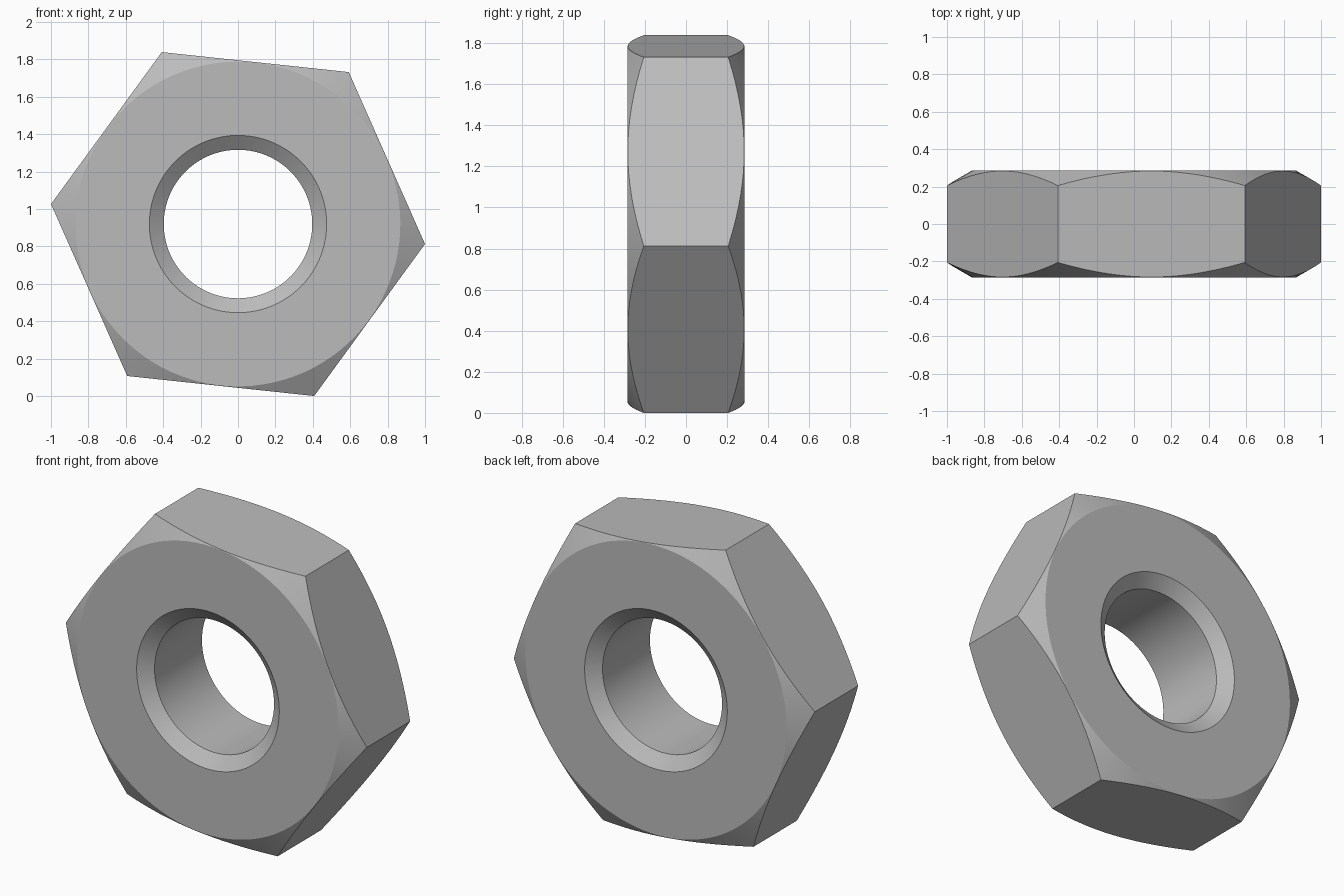
import bpy, bmesh
from math import cos, sin, pi, radians, tan

cube = bpy.data.objects.get("Cube")
if cube:
    bpy.data.objects.remove(cube, do_unlink=True)

SEGMENTS = 96                      # multiple of 6, so corners fall on segments
CORNER_R = 1.0055
APOTHEM = CORNER_R * cos(pi / 6)
TURN = radians(-6.1)
HALF = 0.285                       # half thickness
FACE_R = 0.868                     # edge of the flat washer face
BORE_R, RIM_R, RIM_DEPTH = 0.397, 0.474, 0.06

# Plain steel
steel = bpy.data.materials.new("grey_steel")
steel.use_nodes = True
colour = (0.5, 0.5, 0.5, 1)
steel.diffuse_color = colour
steel.node_tree.nodes["Principled BSDF"].inputs["Base Color"].default_value = colour


def section(angle):
    """Closed radial section (radius, y): bore, countersink, face, 30 degree chamfer."""
    hex_r = APOTHEM / cos(angle % (pi / 3) - pi / 6)
    edge_y = HALF - (hex_r - FACE_R) * tan(pi / 6)
    front = [(BORE_R, RIM_DEPTH - HALF), (RIM_R, -HALF), (FACE_R, -HALF), (hex_r, -edge_y)]
    return front + [(r, -y) for r, y in reversed(front)]


# Hexagonal nut: sweep the section around the bore axis
bm = bmesh.new()
rings = []
for i in range(SEGMENTS):
    a = 2 * pi * i / SEGMENTS
    rings.append([bm.verts.new((r * cos(a + TURN), y, r * sin(a + TURN)))
                  for r, y in section(a)])
for i, ring in enumerate(rings):
    following = rings[(i + 1) % SEGMENTS]
    for j in range(len(ring)):
        k = (j + 1) % len(ring)
        bm.faces.new((ring[j], ring[k], following[k], following[j]))
bmesh.ops.recalc_face_normals(bm, faces=bm.faces)
bmesh.ops.translate(bm, verts=bm.verts, vec=(0, 0, -min(v.co.z for v in bm.verts)))

mesh = bpy.data.meshes.new("hex_nut")
bm.to_mesh(mesh)
bm.free()
mesh.materials.append(steel)
nut = bpy.data.objects.new("hex_nut", mesh)
bpy.context.collection.objects.link(nut)

# Round surfaces smooth, chamfer and hexagon edges crisp
bpy.ops.object.select_all(action='DESELECT')
nut.select_set(True)
bpy.context.view_layer.objects.active = nut
bpy.ops.object.shade_smooth_by_angle(angle=radians(20))
